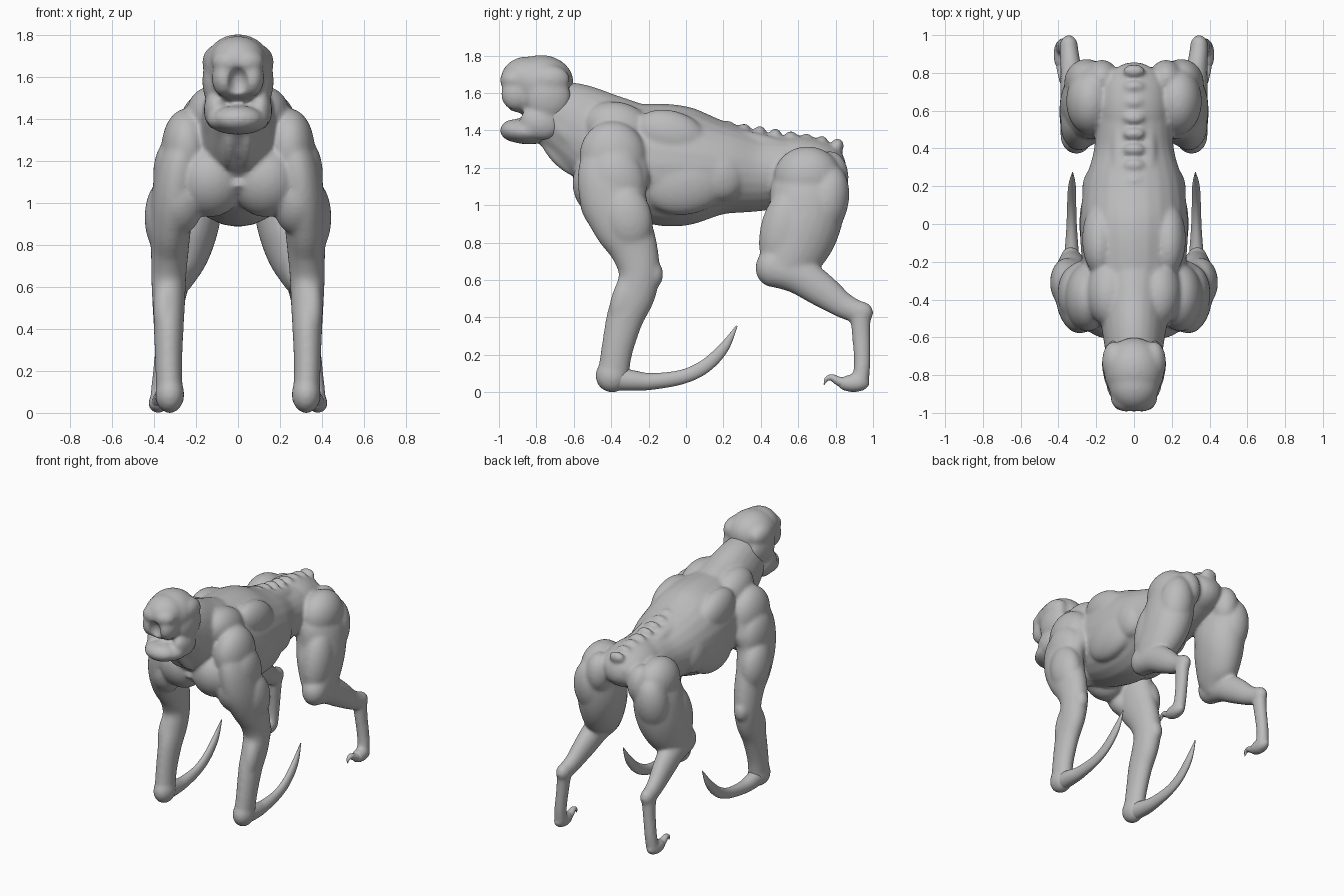
import bpy
import bmesh
from math import cos, sin, pi
from mathutils import Vector, Matrix

default_cube = bpy.data.objects.get("Cube")
if default_cube:
    bpy.data.objects.remove(default_cube, do_unlink=True)

SIDES = {"left": 1, "right": -1}

# Single grey clay material
clay = bpy.data.materials.new("grey_clay")
clay.use_nodes = True
clay.diffuse_color = (0.5, 0.5, 0.5, 1)
clay.node_tree.nodes["Principled BSDF"].inputs["Base Color"].default_value = clay.diffuse_color


def ball(bm, center, radii, tilt=0.0, side=1):
    """Ellipsoid muscle, tilted about the x axis."""
    location = Vector((center[0] * side, center[1], center[2]))
    matrix = Matrix.Translation(location) @ Matrix.Rotation(tilt, 4, "X") @ Matrix.Diagonal((*radii, 1))
    bmesh.ops.create_uvsphere(bm, u_segments=24, v_segments=16, radius=1, matrix=matrix)


def pair(bm, center, radii, tilt=0.0):
    for side in SIDES.values():
        ball(bm, center, radii, tilt, side)


def spline(a, b, c, d, t):
    return (b * 2 + (c - a) * t + (a * 2 - b * 5 + c * 4 - d) * t ** 2
            + (b * 3 - a - c * 3 + d) * t ** 3) / 2


def tube(bm, stations, side=1, steps=6, segments=24):
    """Closed loft through stations of x, y, z, half width, half depth."""
    keys = [Vector(s) for s in stations]
    last = len(keys) - 1
    path = []
    for i in range(last):
        near = (keys[max(i - 1, 0)], keys[i], keys[i + 1], keys[min(i + 2, last)])
        path += [spline(*near, step / steps) for step in range(steps)]
    path.append(keys[last])
    across = Vector((1, 0, 0))
    rings = []
    for i, point in enumerate(path):
        ahead, behind = path[min(i + 1, len(path) - 1)], path[max(i - 1, 0)]
        normal = across.cross(Vector(ahead[:3]) - Vector(behind[:3])).normalized()
        ring = []
        for k in range(segments):
            angle = 2 * pi * k / segments
            co = Vector(point[:3]) + across * (cos(angle) * point[3]) + normal * (sin(angle) * point[4])
            ring.append(bm.verts.new((co.x * side, co.y, co.z)))
        rings.append(ring)
    for lower, upper in zip(rings, rings[1:]):
        for k in range(segments):
            n = (k + 1) % segments
            bm.faces.new((lower[k], lower[n], upper[n], upper[k]))
    bm.faces.new(rings[0])
    bm.faces.new(rings[-1])


def make_object(bm, name):
    bmesh.ops.recalc_face_normals(bm, faces=bm.faces)
    mesh = bpy.data.meshes.new(name)
    bm.to_mesh(mesh)
    bm.free()
    mesh.materials.append(clay)
    mesh.shade_smooth()
    obj = bpy.data.objects.new(name, mesh)
    bpy.context.collection.objects.link(obj)
    return obj


def fuse(obj, rounds, cutter=None, voxel=0.01):
    """Melt overlapping muscles into one skin, carving hollows if given."""
    def melt():
        remesh = obj.modifiers.new("skin", "REMESH")
        remesh.mode = "VOXEL"
        remesh.voxel_size = voxel
        remesh.use_smooth_shade = True
    melt()
    if cutter:
        carve = obj.modifiers.new("hollows", "BOOLEAN")
        carve.operation = "DIFFERENCE"
        carve.solver = "EXACT"
        carve.object = cutter
        melt()
    soften = obj.modifiers.new("soften", "SMOOTH")
    soften.factor = 0.5
    soften.iterations = rounds
    graph = bpy.context.evaluated_depsgraph_get()
    baked = bpy.data.meshes.new_from_object(obj.evaluated_get(graph))
    obj.modifiers.clear()
    obj.data = baked
    baked.materials.clear()
    baked.materials.append(clay)
    baked.shade_smooth()
    if cutter:
        bpy.data.objects.remove(cutter, do_unlink=True)


# Torso and neck
body = bmesh.new()
tube(body, [(0, -.52, 1.3, .18, .23), (0, -.35, 1.255, .25, .29), (0, -.15, 1.22, .28, .325),
            (0, .02, 1.205, .285, .315), (0, .2, 1.195, .265, .25), (0, .38, 1.175, .215, .21),
            (0, .55, 1.185, .2, .185), (0, .72, 1.215, .18, .14), (0, .81, 1.23, .12, .09)])
tube(body, [(0, -.8, 1.53, .13, .15), (0, -.62, 1.45, .16, .215),
            (0, -.45, 1.35, .19, .255), (0, -.25, 1.25, .24, .28)])
ball(body, (0, .62, 1.215), (.19, .24, .155), -.1)
ball(body, (0, .74, 1.235), (.15, .115, .09), -.3)
torso_muscles = {
    "trapezius": ((.13, -.36, 1.41), (.12, .19, .14), -.3),
    "shoulder blade": ((.18, -.08, 1.375), (.095, .2, .13), -.3),
    "pectoral": ((.13, -.465, 1.1), (.16, .14, .17), .3),
    "side muscle": ((.19, .0, 1.13), (.1, .24, .18), .2),
    "rear ribs": ((.19, .18, 1.17), (.085, .13, .15), .3),
    "back strap": ((.07, .22, 1.36), (.06, .42, .06), -.18),
    "neck cord": ((.1, -.6, 1.36), (.06, .2, .07), -.7),
    "throat cord": ((.04, -.67, 1.265), (.04, .15, .055), -.8),
    "rump": ((.17, .77, 1.15), (.09, .1, .14), 0),
}
for muscle in torso_muscles.values():
    pair(body, *muscle)

# Knobbly spine
knobs = 17
for i in range(knobs):
    y = -.52 + 1.33 * i / (knobs - 1)
    ridge = 1.48 - .16 * (y + .2) + .35 * max(0, -.35 - y)
    ball(body, (0, y, ridge), (.06, .035, .04))

arm_muscles = {
    "shoulder cap": ((.245, -.39, 1.26), (.12, .18, .19), .2),
    "outer shoulder": ((.315, -.37, 1.13), (.09, .15, .18), .2),
    "biceps": ((.28, -.46, .99), (.11, .1, .15), .4),
    "triceps": ((.355, -.31, .93), (.09, .13, .18), .2),
    "elbow": ((.335, -.185, .63), (.055, .065, .08), 0),
    "forearm": ((.35, -.33, .5), (.055, .07, .16), -.3),
    "fist": ((.325, -.395, .088), (.07, .09, .09), 0),
}
thigh_muscles = {
    "front thigh": ((.29, .525, .86), (.1, .13, .24), -.2),
    "back thigh": ((.25, .75, 1.02), (.12, .12, .2), -.2),
    "hip": ((.23, .65, 1.15), (.13, .18, .165), 0),
    "knee": ((.305, .47, .665), (.085, .1, .105), 0),
    "heel": ((.345, .935, .425), (.05, .068, .062), 0),
    "foot": ((.38, .895, .047), (.048, .09, .048), 0),
}

for label, side in SIDES.items():
    # Front leg
    tube(body, [(.22, -.33, 1.36, .08, .13), (.27, -.38, 1.2, .11, .19), (.3, -.39, 1.05, .11, .18),
                (.32, -.34, .9, .1, .16), (.325, -.28, .77, .09, .13), (.33, -.25, .64, .083, .11),
                (.33, -.275, .52, .078, .11), (.33, -.325, .4, .071, .1), (.33, -.37, .22, .064, .085),
                (.325, -.39, .08, .064, .084)], side)
    # Hind leg: thigh, shin, long ankle
    tube(body, [(.17, .66, 1.27, .1, .13), (.22, .655, 1.1, .14, .2), (.235, .64, .94, .155, .2),
                (.255, .59, .8, .14, .19), (.28, .54, .68, .11, .145), (.3, .52, .59, .07, .075)], side)
    tube(body, [(.305, .48, .65, .085, .09), (.31, .6, .625, .08, .1), (.32, .72, .55, .07, .092),
                (.335, .84, .465, .055, .07), (.345, .93, .425, .05, .06)], side)
    tube(body, [(.345, .93, .44, .048, .058), (.355, .937, .3, .041, .05),
                (.37, .942, .15, .041, .045), (.378, .93, .047, .044, .046)], side)
    for center, radii, tilt in (*arm_muscles.values(), *thigh_muscles.values()):
        ball(body, center, radii, tilt, side)

    # Long curved blade sweeping back from the wrist
    blade = bmesh.new()
    tube(blade, [(.325, -.38, .075, .055, .065), (.33, -.28, .062, .05, .054), (.33, -.18, .058, .04, .044),
                 (.33, -.02, .082, .028, .038), (.33, .1, .138, .024, .036), (.328, .2, .235, .02, .028),
                 (.325, .272, .355, .003, .004)], side)
    make_object(blade, "blade_" + label)

    # Hooked toe claw
    claw = bmesh.new()
    tube(claw, [(.38, .86, .045, .035, .035), (.38, .815, .06, .028, .024), (.38, .78, .078, .02, .018),
                (.38, .752, .07, .013, .012), (.38, .738, .04, .002, .002)], side)
    make_object(claw, "toe_claw_" + label)

fuse(make_object(body, "body"), rounds=18)

# Head, with hollows for nose, mouth and eyes
head = bmesh.new()
ball(head, (0, -.775, 1.655), (.16, .175, .148))
ball(head, (0, -.85, 1.675), (.135, .14, .12))
ball(head, (0, -.86, 1.6), (.125, .125, .12))
ball(head, (0, -.84, 1.395), (.15, .14, .07))
ball(head, (0, -.9, 1.4), (.12, .095, .065))
ball(head, (0, -.73, 1.5), (.145, .12, .15))
head_muscles = {
    "jaw hinge": ((.105, -.74, 1.58), (.065, .125, .13), 0),
    "jaw corner": ((.105, -.78, 1.44), (.058, .11, .09), -.3),
    "temple": ((.105, -.73, 1.67), (.065, .11, .08), 0),
    "brow": ((.04, -.92, 1.67), (.085, .075, .065), 0),
    "cheek": ((.065, -.905, 1.595), (.06, .085, .09), 0),
}
for muscle in head_muscles.values():
    pair(head, *muscle)
hollows = bmesh.new()
ball(hollows, (0, -1, 1.575), (.05, .07, .075))
ball(hollows, (0, -.98, 1.48), (.15, .11, .026))
pair(hollows, (.17, -.87, 1.64), (.035, .045, .03))
head_cutter = make_object(hollows, "head_cutter")
head_cutter.hide_render = True
fuse(make_object(head, "head"), rounds=12, cutter=head_cutter)
